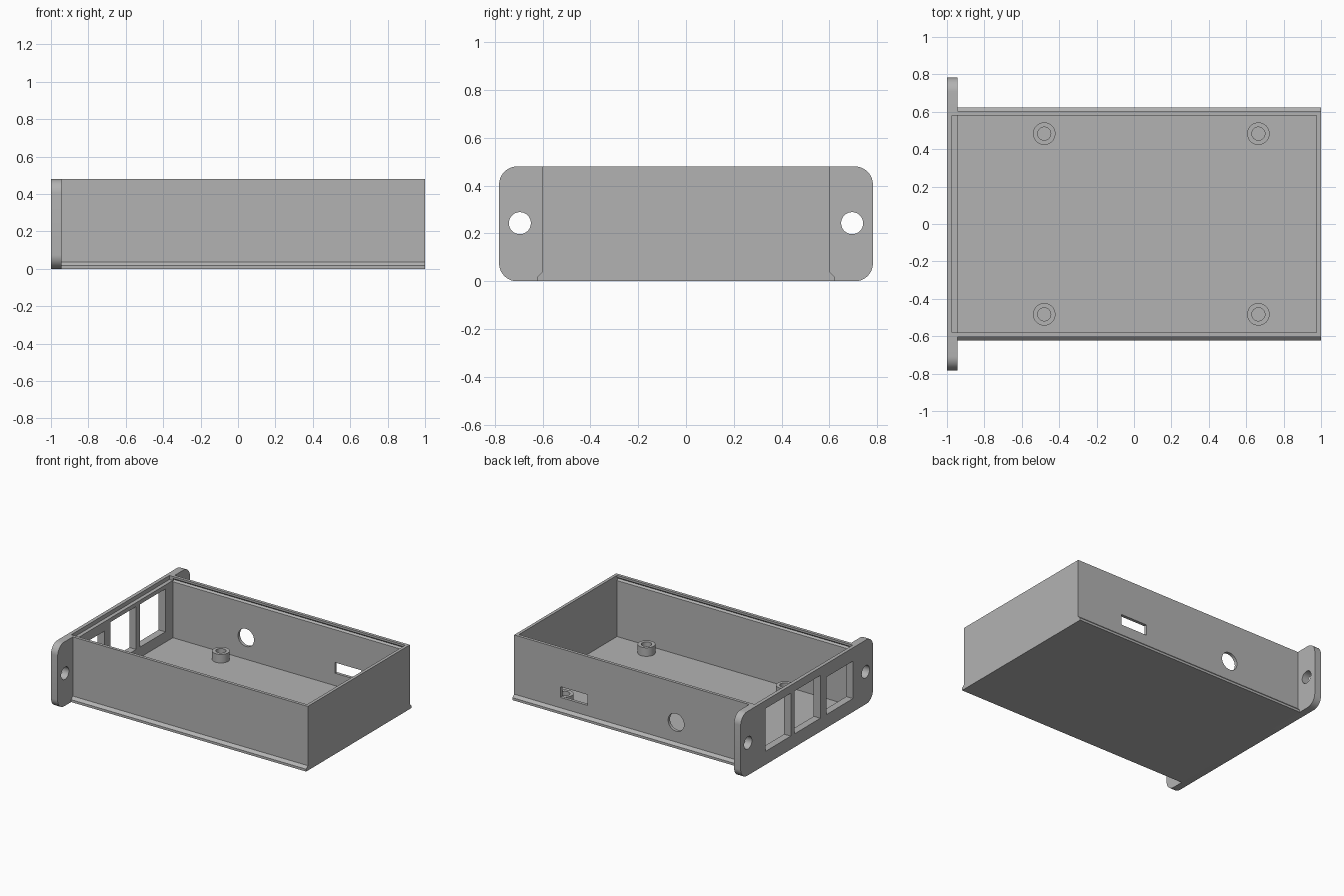
import bpy, bmesh, math
from mathutils import Vector, Matrix

cube = bpy.data.objects.get("Cube")
if cube:
    bpy.data.objects.remove(cube, do_unlink=True)

grey = bpy.data.materials.new("plain_grey")
grey.use_nodes = True
COLOUR = (0.45, 0.45, 0.45, 1)
grey.diffuse_color = COLOUR
grey.node_tree.nodes["Principled BSDF"].inputs["Base Color"].default_value = COLOUR

TOP, WALL, FLOOR = 0.48, 0.023, 0.022
OUT_Y, RAIL_Y = 0.603, 0.623
IN_Y = OUT_Y - WALL
PANEL_X = -0.945            # inner face of the port panel
END_X = 1 - WALL            # inner face of the plain end wall


def extrude_x(name, profile, x0, x1):
    """Extrude a closed (y, z) profile along x."""
    bm = bmesh.new()
    face = bm.faces.new([bm.verts.new((x0, y, z)) for y, z in profile])
    ext = bmesh.ops.extrude_face_region(bm, geom=[face])
    bmesh.ops.translate(bm, vec=Vector((x1 - x0, 0, 0)),
                        verts=[v for v in ext["geom"] if isinstance(v, bmesh.types.BMVert)])
    bmesh.ops.recalc_face_normals(bm, faces=bm.faces)
    return finish(name, bm)


def finish(name, bm):
    mesh = bpy.data.meshes.new(name)
    bm.to_mesh(mesh)
    bm.free()
    mesh.materials.append(grey)
    obj = bpy.data.objects.new(name, mesh)
    bpy.context.collection.objects.link(obj)
    return obj


def box(name, lo, hi):
    y0, z0, y1, z1 = lo[1], lo[2], hi[1], hi[2]
    return extrude_x(name, [(y0, z0), (y1, z0), (y1, z1), (y0, z1)], lo[0], hi[0])


def cylinder(name, centre, radius, depth, axis):
    bm = bmesh.new()
    turn = Vector((0, 0, 1)).rotation_difference(Vector(axis)).to_matrix().to_4x4()
    bmesh.ops.create_cone(bm, cap_ends=True, segments=48, radius1=radius, radius2=radius,
                          depth=depth, matrix=Matrix.Translation(centre) @ turn)
    return finish(name, bm)


def cut(target, cutters):
    """Subtract the cutters, bake the result and remove them."""
    for cutter in cutters:
        mod = target.modifiers.new("cut", 'BOOLEAN')
        mod.operation, mod.solver, mod.object = 'DIFFERENCE', 'EXACT', cutter
        cutter.hide_render = True
    graph = bpy.context.evaluated_depsgraph_get()
    mesh = bpy.data.meshes.new_from_object(target.evaluated_get(graph))
    target.modifiers.clear()
    target.data = mesh
    for cutter in cutters:
        bpy.data.objects.remove(cutter, do_unlink=True)


def smooth(obj):
    bpy.ops.object.select_all(action='DESELECT')
    obj.select_set(True)
    bpy.context.view_layer.objects.active = obj
    bpy.ops.object.shade_smooth_by_angle(angle=math.radians(30))


def mirrored(half):
    """Complete a right-hand half profile with its reflection."""
    return half + [(-y, z) for y, z in reversed(half)]


# Tray: floor, side walls with flared bottom rails and a lid groove inside
outer = [(RAIL_Y, 0), (RAIL_Y, 0.018), (OUT_Y, 0.037), (OUT_Y, TOP)]
inner = [(IN_Y, TOP), (IN_Y, 0.465), (IN_Y + 0.012, 0.453), (IN_Y, 0.441), (IN_Y, FLOOR)]
tray = extrude_x("tray", mirrored(outer + inner), PANEL_X, END_X)
slot = box("slot_cutter", (0.395, 0.5, 0.115), (0.618, 0.7, 0.195))
hole = cylinder("side_hole_cutter", (-0.34, 0.6, 0.184), 0.066, 0.2, (0, 1, 0))
cut(tray, [slot, hole])
smooth(tray)

# Plain end wall
extrude_x("end_wall", mirrored(outer), END_X, 1)

# Port panel with rounded mounting ears
EAR_Y, RADIUS = 0.782, 0.075
corners = []
for sy, sz, start in ((1, 1, 0), (-1, 1, 90), (-1, -1, 180), (1, -1, 270)):
    cy = sy * (EAR_Y - RADIUS)
    cz = TOP / 2 + sz * (TOP / 2 - RADIUS)
    for i in range(11):
        a = math.radians(start + 9 * i)
        corners.append((cy + RADIUS * math.cos(a), cz + RADIUS * math.sin(a)))
panel = extrude_x("port_panel", corners, -1, PANEL_X)
cutters = [box("port_cutter", (-1.1, y0, 0.10), (-0.9, y1, z1))
           for y0, y1, z1 in ((0.19, 0.49, 0.42), (-0.16, 0.145, 0.42), (-0.545, -0.23, 0.38))]
cutters += [cylinder("ear_cutter", (-0.97, s * 0.695, 0.243), 0.046, 0.2, (1, 0, 0))
            for s in (-1, 1)]
# Lid rebate along the inner top edge
cutters.append(box("rebate_cutter", (-0.973, -IN_Y, 0.45), (-0.9, IN_Y, 0.6)))
cut(panel, cutters)
smooth(panel)

# Hollow board standoffs
for x in (-0.48, 0.665):
    for y in (-0.483, 0.483):
        post = cylinder("standoff", (x, y, 0.053), 0.06, 0.066, (0, 0, 1))
        cut(post, [cylinder("bore_cutter", (x, y, 0.08), 0.035, 0.11, (0, 0, 1))])
        smooth(post)
